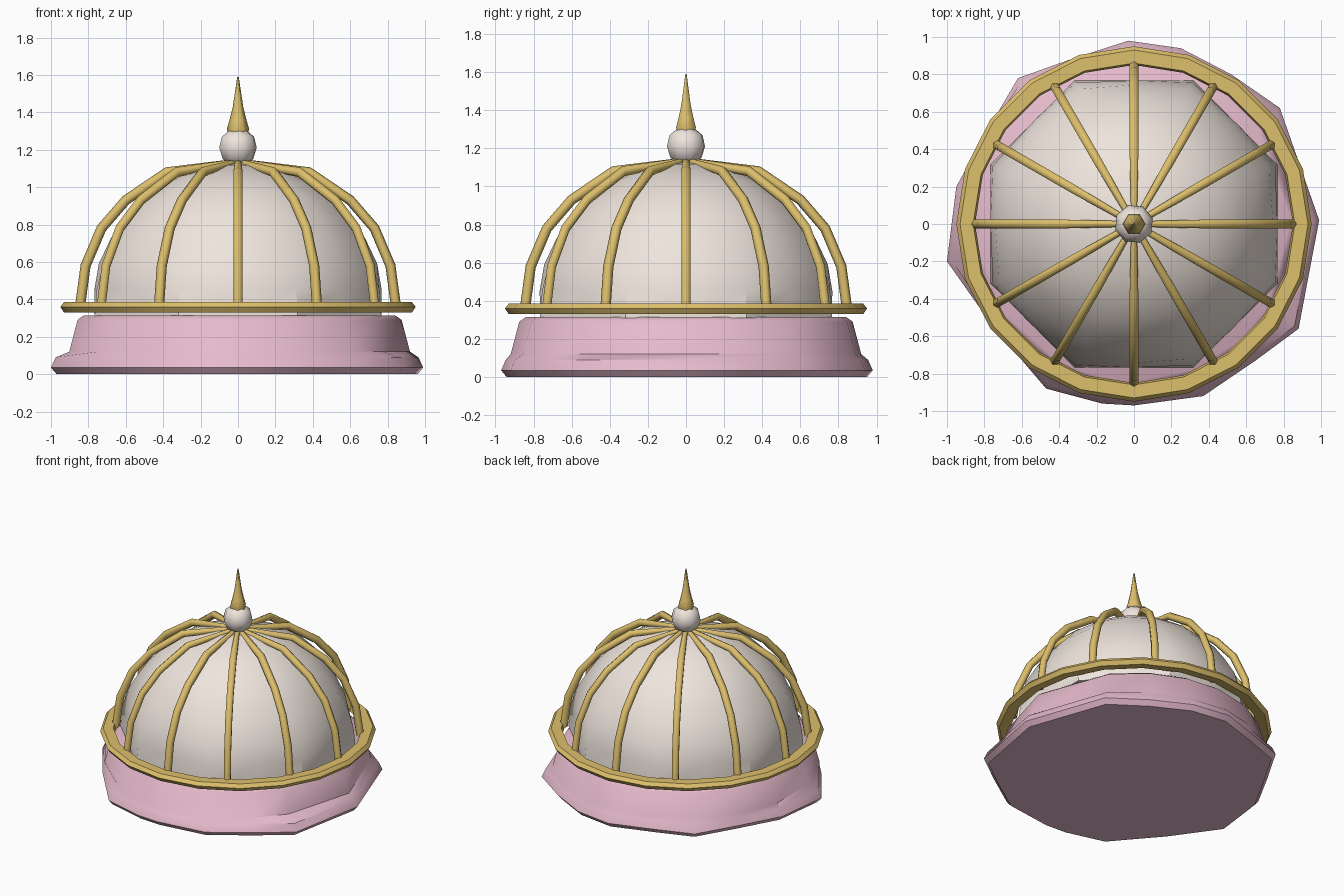
import bpy, bmesh
from math import sin, cos, pi, radians, hypot, atan2, sqrt

if "Cube" in bpy.data.objects:
    bpy.data.objects.remove(bpy.data.objects["Cube"])


def material(name, rgb):
    m = bpy.data.materials.new(name)
    m.diffuse_color = (*rgb, 1)
    m.use_nodes = True
    m.node_tree.nodes["Principled BSDF"].inputs["Base Color"].default_value = m.diffuse_color
    return m


PINK = material("pink", (0.80, 0.50, 0.61))
GOLD = material("gold", (0.72, 0.52, 0.15))
CREAM = material("cream", (0.86, 0.78, 0.72))


def loft(name, rings, mat, closed=False, angle=40):
    """Skin a stack of equal-length point rings; cap the ends unless closed."""
    bm = bmesh.new()
    vs = [[bm.verts.new(p) for p in ring] for ring in rings]
    n = len(vs[0])
    pairs = list(zip(vs, vs[1:])) + ([(vs[-1], vs[0])] if closed else [])
    for a, b in pairs:
        for i in range(n):
            j = (i + 1) % n
            bm.faces.new((a[i], a[j], b[j], b[i]))
    if not closed:
        bm.faces.new(vs[0][::-1])
        bm.faces.new(vs[-1])
    bmesh.ops.recalc_face_normals(bm, faces=bm.faces)
    me = bpy.data.meshes.new(name)
    bm.to_mesh(me)
    bm.free()
    ob = bpy.data.objects.new(name, me)
    bpy.context.collection.objects.link(ob)
    me.materials.append(mat)
    bpy.ops.object.select_all(action='DESELECT')
    ob.select_set(True)
    bpy.context.view_layer.objects.active = ob
    bpy.ops.object.shade_smooth_by_angle(angle=radians(angle))
    return ob


def circle(r, z, n, turn=0.0):
    return [(r * cos(2 * pi * i / n + turn), r * sin(2 * pi * i / n + turn), z)
            for i in range(n)]


# Base: uneven faceted foot rising into a rounder drum
foot = [(0.99, 0.02), (0.78, 0.62), (0.52, 0.80), (0.25, 0.94), (-0.03, 0.98),
        (-0.34, 0.88), (-0.62, 0.78), (-0.79, 0.49), (-0.95, 0.20), (-1.0, -0.20),
        (-0.76, -0.54), (-0.47, -0.88), (-0.17, -0.96), (0.0, -0.97),
        (0.37, -0.92), (0.65, -0.73), (0.88, -0.56)]


def drum(r, z):
    return [(r * x / hypot(x, y), r * y / hypot(x, y), z) for x, y in foot]


loft("base", [[(0.97 * x, 0.97 * y, 0.0) for x, y in foot],
              [(x, y, 0.035) for x, y in foot],
              [(0.975 * x, 0.975 * y, 0.09) for x, y in foot],
              drum(0.92, 0.12), drum(0.875, 0.29), drum(0.84, 0.315)], PINK)

# Dome: eight-sided at the foot, rounding off towards the crown
rings = []
for k in range(9):
    t = k / 9 * pi / 2
    r, z = 0.83 * cos(t), 0.31 + 0.82 * sin(t)
    flat = 1 - (1 - cos(pi / 8)) * max(0, 1 - k / 5)
    if k >= 3:
        r *= 0.98
    rings.append([(r * (flat if i % 2 == 0 else 1) * cos(i * pi / 8),
                   r * (flat if i % 2 == 0 else 1) * sin(i * pi / 8), z)
                  for i in range(16)])
rings.append(circle(0.02, 1.13, 16))
loft("dome", rings, CREAM)

# Gold band around the foot of the dome
loft("band", [circle(r, z, 20) for r, z in
              [(0.85, 0.345), (0.93, 0.33), (0.95, 0.36), (0.93, 0.385), (0.86, 0.385)]],
     GOLD, closed=True)

# Twelve ribs running from the band to the crown
path = [(0.845, 0.36), (0.815, 0.58), (0.73, 0.78), (0.60, 0.93), (0.38, 1.08), (0.04, 1.13)]
for k in range(12):
    a = k * pi / 6
    rings = []
    for i, (r, z) in enumerate(path):
        r0, z0 = path[max(i - 1, 0)]
        r1, z1 = path[min(i + 1, len(path) - 1)]
        d = hypot(r1 - r0, z1 - z0)
        nr, nz = (z1 - z0) / d, -(r1 - r0) / d
        w = 0.027 if i < 5 else 0.018
        ring = []
        for s in range(6):
            u, v = w * cos(s * pi / 3), w * sin(s * pi / 3)
            rr, zz = r + u * nr, z + u * nz
            ring.append((rr * cos(a) - v * sin(a), rr * sin(a) + v * cos(a), zz))
        rings.append(ring)
    loft(f"rib_{k + 1}", rings, GOLD, angle=65)

# Crown collar, knob and spike
loft("collar", [circle(0.07, 1.10, 10), circle(0.075, 1.13, 10), circle(0.05, 1.15, 10)], GOLD)
loft("knob", [circle(r, z, 8, 0.3) for r, z in
              [(0.04, 1.12), (0.085, 1.15), (0.105, 1.21), (0.09, 1.27), (0.045, 1.305)]],
     CREAM, angle=60)
loft("spike", [circle(r, z, 6) for r, z in
               [(0.045, 1.26), (0.06, 1.31), (0.045, 1.36), (0.028, 1.43), (0.004, 1.59)]],
     GOLD, angle=60)
